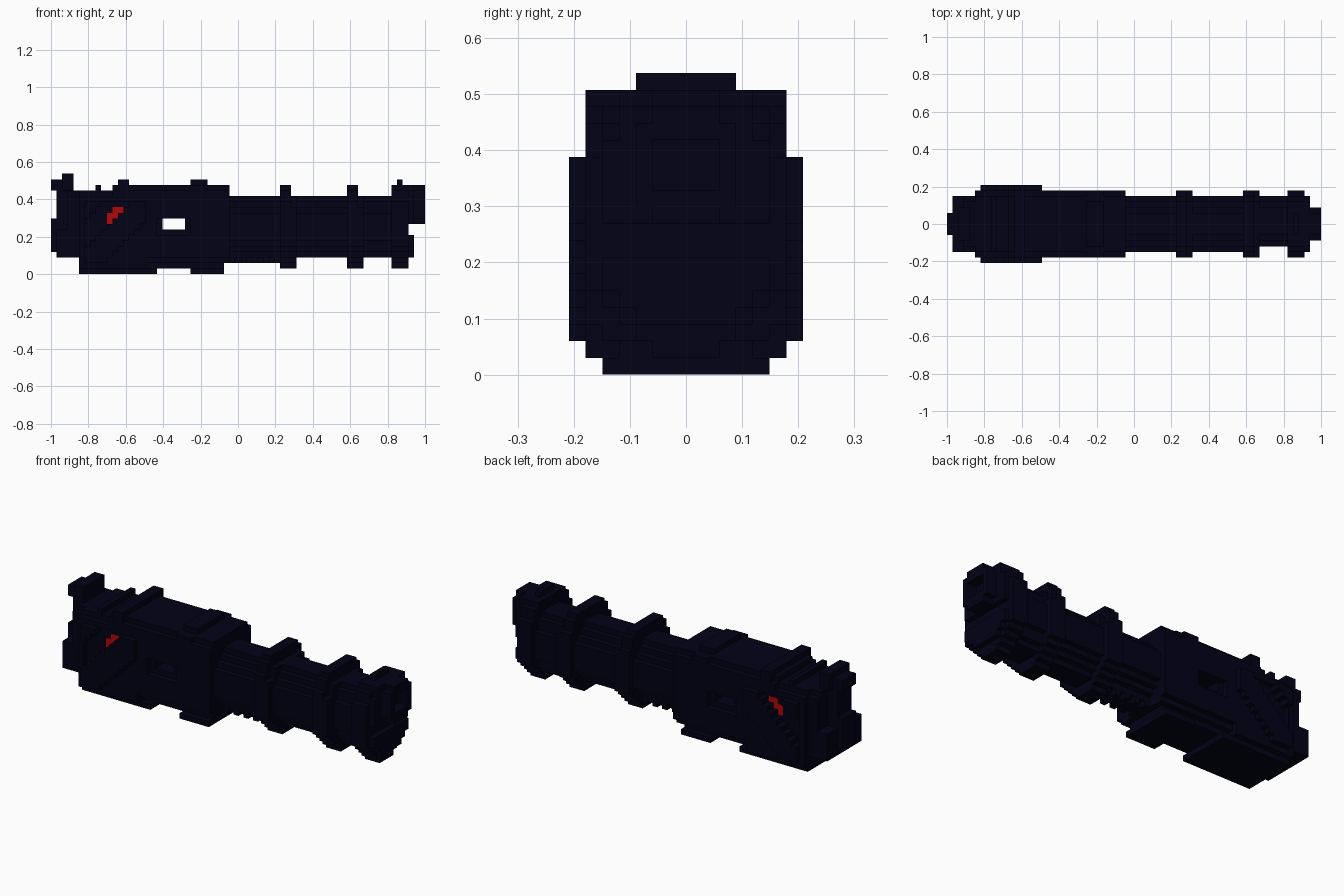
import bpy, bmesh
from mathutils import Vector

if "Cube" in bpy.data.objects:
    bpy.data.objects.remove(bpy.data.objects["Cube"])

U = 2 / 67          # one block
LENGTH = 67


def material(name, colour):
    m = bpy.data.materials.new(name)
    m.use_nodes = True
    m.diffuse_color = (*colour, 1)
    m.roughness = 1
    m.specular_intensity = 0
    shader = m.node_tree.nodes["Principled BSDF"]
    shader.inputs["Base Color"].default_value = (*colour, 1)
    shader.inputs["Roughness"].default_value = 1
    shader.inputs["Specular IOR Level"].default_value = 0
    return m


NAVY = material("dark navy", (0.0005, 0.0005, 0.008))
RED = material("signal red", (0.45, 0.002, 0.002))


def finish(name, bm, mat):
    bmesh.ops.recalc_face_normals(bm, faces=bm.faces)
    mesh = bpy.data.meshes.new(name)
    bm.to_mesh(mesh)
    bm.free()
    mesh.materials.append(mat)
    obj = bpy.data.objects.new(name, mesh)
    bpy.context.collection.objects.link(obj)
    return obj


def point(x, y, z):
    return Vector(((x - LENGTH / 2) * U, y * U, z * U))


def blocks(name, boxes, mat=NAVY):
    """Boxes given as x range, y range, z range in block units."""
    bm = bmesh.new()
    for (x0, x1), (y0, y1), (z0, z1) in boxes:
        lo, hi = point(x0, y0, z0), point(x1, y1, z1)
        made = bmesh.ops.create_cube(bm, size=1)["verts"]
        bmesh.ops.scale(bm, vec=hi - lo, verts=made)
        bmesh.ops.translate(bm, vec=(lo + hi) / 2, verts=made)
    return finish(name, bm, mat)


def stepped(name, x0, x1, levels, shift=0):
    """Mirrored stepped section; levels are (bottom, half width), last is the top."""
    side = []
    for (z0, w), (z1, _) in zip(levels, levels[1:]):
        side += [(w, z0), (w, z1)]
    outline = side + [(-w, z) for w, z in reversed(side)]
    bm = bmesh.new()
    face = bm.faces.new([bm.verts.new(point(x0, w + shift, z)) for w, z in outline])
    made = bmesh.ops.extrude_face_region(bm, geom=[face])["geom"]
    bmesh.ops.translate(bm, vec=((x1 - x0) * U, 0, 0),
                        verts=[v for v in made if isinstance(v, bmesh.types.BMVert)])
    return finish(name, bm, NAVY)


def cut(target, name, *box):
    cutter = blocks(name, [box])
    cutter.hide_render = True
    cutter.hide_viewport = True
    mod = target.modifiers.new(name, "BOOLEAN")
    mod.operation = "DIFFERENCE"
    mod.solver = "EXACT"
    mod.object = cutter


# Receiver: rear collar, narrow core behind the armour, and slotted front
stepped("receiver_end", 5, 6, [(1, 6), (14, 5), (15, 0)])
stepped("receiver_core", 6, 11, [(1, 6), (4, 5), (13, 6), (14, 5), (15, 0)])
stepped("receiver_middle", 11, 17, [(1, 6), (4, 5), (13, 6), (14, 6), (15, 5), (16, 0)])
receiver = stepped("receiver_front", 17, 32, [(1, 4), (2, 5), (3, 6), (14, 6), (15, 5), (16, 0)])
cut(receiver, "slot_cutter", (20, 24), (-9, 9), (8, 10))
cut(receiver, "under_cutter", (31, 33), (-9, 9), (0, 2))

# Armour: a diagonal band and an upper corner, with a red mark in the groove between
MARK = {9: (10, 11), 10: (10, 12), 11: (11, 13)}
for s, side in ((-1, "front"), (1, "back")):
    outer, inner = sorted((s * 5, s * 7)), sorted((s * 5, s * 6))
    rows = []
    for z in range(2, 13):
        end = min(17, z + 8)
        rows.append(((max(6, z + 2), end), outer, (z, z + 1)))
        if z > 9:
            rows.append(((6, z - 3), outer, (z, z + 1)))
        if end < 17:
            rows.append(((end, 17), inner, (z, z + 1)))
    blocks(side + "_armour", rows)
    floor = sorted((s * 4.9, s * 5.1))
    blocks(side + "_red_mark", [(span, floor, (z, z + 1)) for z, span in MARK.items()], RED)
    cut(receiver, side + "_recess_cutter", (19, 25), sorted((s * 5, s * 8)), (7, 10))

# Rear housing: wide foot, narrow spine, end block and sight
stepped("rear_foot", 1, 5, [(3, 5), (8, 2), (15, 0)])
stepped("rear_housing", 3, 5, [(8, 5), (14, 4), (15, 0)])
blocks("rear_block", [((0, 1), (-2, 2), (4, 10))])
blocks("rear_sight", [((0, 2), (-2, 2), (15, 17)), ((2, 4), (-3, 3), (15, 18))])

# Ribs and collars across the top
blocks("top_ribs", [((8, 9), (-5, 5), (15, 16)), ((11, 12), (-5, 5), (15, 16))])
stepped("rear_collar", 12, 14, [(13, 6), (17, 0)])
stepped("front_collar", 25, 28, [(13, 6), (16, 4), (17, 0)])

# Flat lower housings
blocks("lower_housings", [((5, 19), (-5, 5), (0, 1)), ((25, 31), (-5, 5), (0, 1))])

# Barrel and its slimmer neck
stepped("barrel", 32, 56, [(3, 2), (4, 3), (5, 4), (6, 5), (11, 4), (12, 3), (13, 2), (14, 0)])
stepped("neck", 56, 61, [(3, 2.5), (4, 3.5), (6, 4.5), (11, 3.5), (13, 2.5), (14, 0)], shift=0.5)

# Toothed rail under the barrel
blocks("under_rail", [((31, 41), (-1, 1), (2, 3))] +
       [((x, x + 1), (-2, 2), (2, 4)) for x in range(32, 41, 2)])

# Rounded hoops: two barrel rings with a wider foot, and the muzzle collar
FOOT = [(1, 2), (2, 3), (3, 4), (4, 5), (5, 6)]
HOOP = FOOT + [(13, 5), (15, 4), (16, 0)]
for i, x in enumerate((41, 53)):
    stepped(f"ring_{i + 1}", x, x + 2, HOOP)
    stepped(f"ring_foot_{i + 1}", x + 2, x + 3, FOOT + [(12, 4), (14, 0)])
stepped("muzzle_collar", 61, 64, HOOP)

# Muzzle: lower plate, bored nose and front sight
stepped("muzzle_plate", 64, 65, [(3, 3), (4, 4), (5, 5), (7, 0)])
stepped("muzzle_step", 64, 65, [(9, 5), (14, 4), (16, 0)])
nose = stepped("muzzle_nose", 64, 67, [(9, 2), (10, 3), (15, 2), (16, 0)])
cut(nose, "bore_cutter", (64.5, 68), (-2, 2), (11, 14))
blocks("front_sight", [((62, 63), (-2, 2), (16, 17))])
